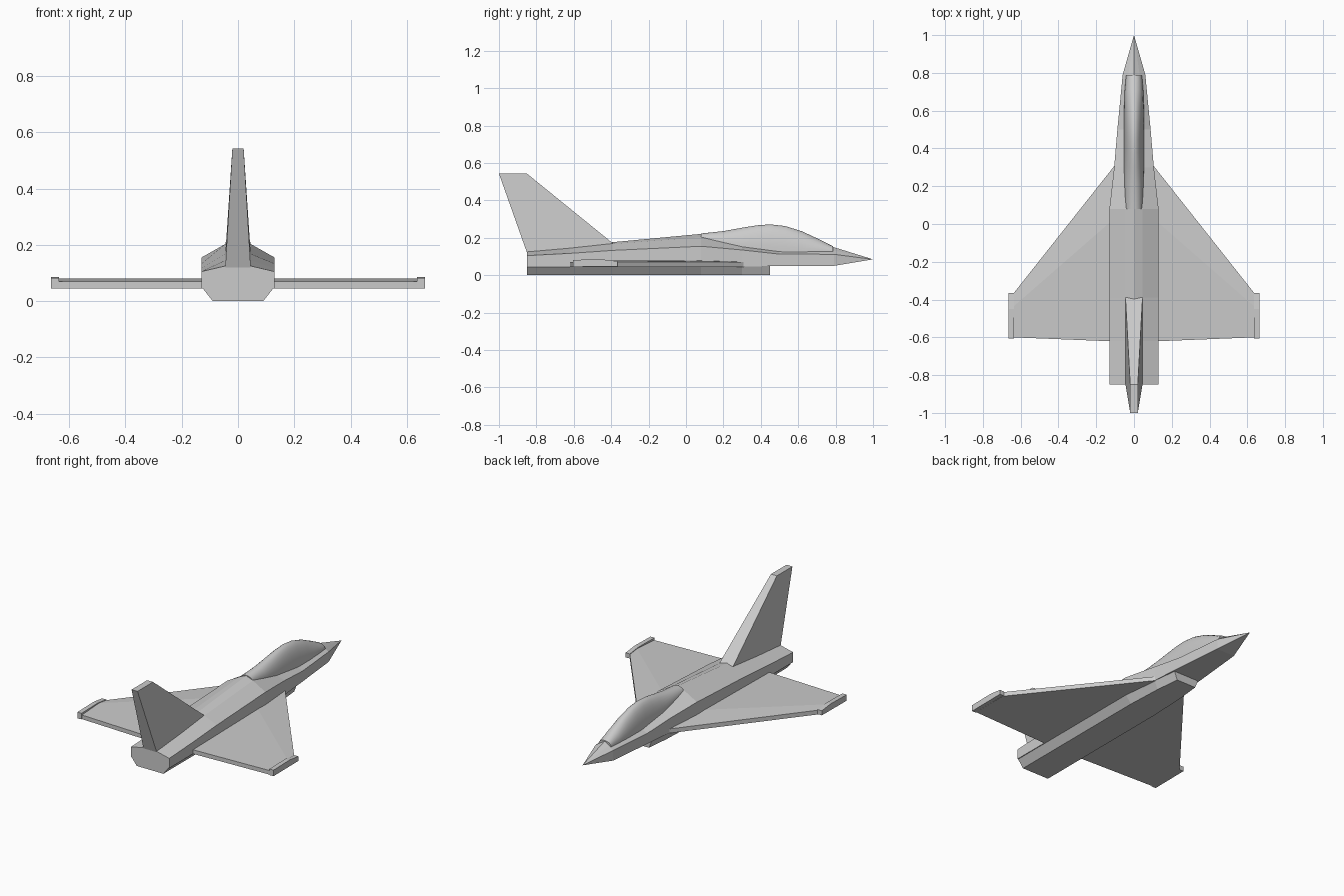
import bpy, bmesh, math

if "Cube" in bpy.data.objects:
    bpy.data.objects.remove(bpy.data.objects["Cube"])


def loft(name, sections):
    """Skin a row of equal-length closed sections and cap both ends."""
    bm = bmesh.new()
    rings = [[bm.verts.new(p) for p in s] for s in sections]
    n = len(rings[0])
    for a, b in zip(rings, rings[1:]):
        for i in range(n):
            j = (i + 1) % n
            bm.faces.new((a[i], a[j], b[j], b[i]))
    bm.faces.new(rings[0])
    bm.faces.new(rings[-1])
    bmesh.ops.remove_doubles(bm, verts=bm.verts, dist=1e-5)
    bmesh.ops.recalc_face_normals(bm, faces=bm.faces)
    me = bpy.data.meshes.new(name)
    bm.to_mesh(me)
    bm.free()
    ob = bpy.data.objects.new(name, me)
    bpy.context.collection.objects.link(ob)
    return ob


def body_section(y, mid, xr, zr, xs, zs, zb):
    # ridge centre, spine edge, shoulder, belly, mirrored
    half = [(xr, zr), (xs, zs), (xs, zb)]
    pts = [(0, mid)] + half + [(-x, z) for x, z in reversed(half)]
    return [(x, y, z) for x, z in pts]


# Fuselage from flat tail to pointed nose
loft("fuselage", [body_section(*s) for s in [
    (-0.85, 0.14, 0.045, 0.13, 0.13, 0.11, 0.05),
    (-0.62, 0.16, 0.045, 0.15, 0.13, 0.122, 0.05),
    (-0.39, 0.182, 0.045, 0.173, 0.13, 0.138, 0.05),
    (0.08, 0.226, 0.045, 0.208, 0.13, 0.16, 0.05),
    (0.30, 0.17, 0.045, 0.160, 0.105, 0.14, 0.052),
    (0.50, 0.14, 0.045, 0.134, 0.088, 0.118, 0.054),
    (0.79, 0.155, 0.03, 0.138, 0.06, 0.117, 0.055),
    (1.00, 0.09, 0, 0.09, 0, 0.09, 0.09)]])

# Belly intake with chamfered sides
loft("belly_intake", [
    [(t, y, 0.056), (-t, y, 0.056), (-b, y, 0.005), (b, y, 0.005)]
    for y, t, b in [(-0.85, 0.13, 0.09), (0.08, 0.13, 0.09),
                    (0.30, 0.105, 0.08), (0.45, 0.085, 0.065)]])

# Smooth canopy
canopy = []
for y, w, base, top in [
        (0.08, 0.045, 0.195, 0.228), (0.2, 0.05, 0.172, 0.241),
        (0.3, 0.053, 0.15, 0.259), (0.38, 0.053, 0.138, 0.272),
        (0.45, 0.053, 0.132, 0.277), (0.53, 0.053, 0.13, 0.268),
        (0.62, 0.052, 0.13, 0.24), (0.71, 0.049, 0.132, 0.198),
        (0.785, 0.042, 0.132, 0.16)]:
    canopy.append([(w * math.cos(a), y, base + (top - base) * math.sin(a))
                   for a in [math.pi * i / 16 for i in range(17)]])
ob = loft("canopy", canopy)
bpy.context.view_layer.objects.active = ob
ob.select_set(True)
bpy.ops.object.shade_smooth_by_angle(angle=math.radians(35))
ob.select_set(False)


# Delta wings and wing tip rails
def wing_section(x, front, back):
    mid = back + (front - back) * 0.7
    return [(x, front, 0.05), (x, front, 0.076), (x, mid, 0.085),
            (x, back, 0.075), (x, back, 0.05)]


for s, side in ((1, "right"), (-1, "left")):
    loft(side + "_wing", [wing_section(s * 0.09, 0.325, -0.622),
                          wing_section(s * 0.64, -0.37, -0.6)])
    loft(side + "_tip_rail", [
        [(s * x, -0.365, 0.052), (s * x, -0.365, 0.08), (s * x, -0.45, 0.09),
         (s * x, -0.605, 0.087), (s * x, -0.605, 0.05)]
        for x in (0.636, 0.664)])

# Swept tail fin, tapering in thickness
loft("tail_fin", [
    [(w, front, zf), (-w, front, zf), (-w, back, zb), (w, back, zb)]
    for w, front, zf, back, zb in [(0.045, -0.39, 0.175, -0.85, 0.125),
                                   (0.02, -0.85, 0.548, -1.0, 0.548)]])

# Rest the model exactly on the ground
for ob in bpy.context.collection.objects:
    ob.location.z -= 0.005
